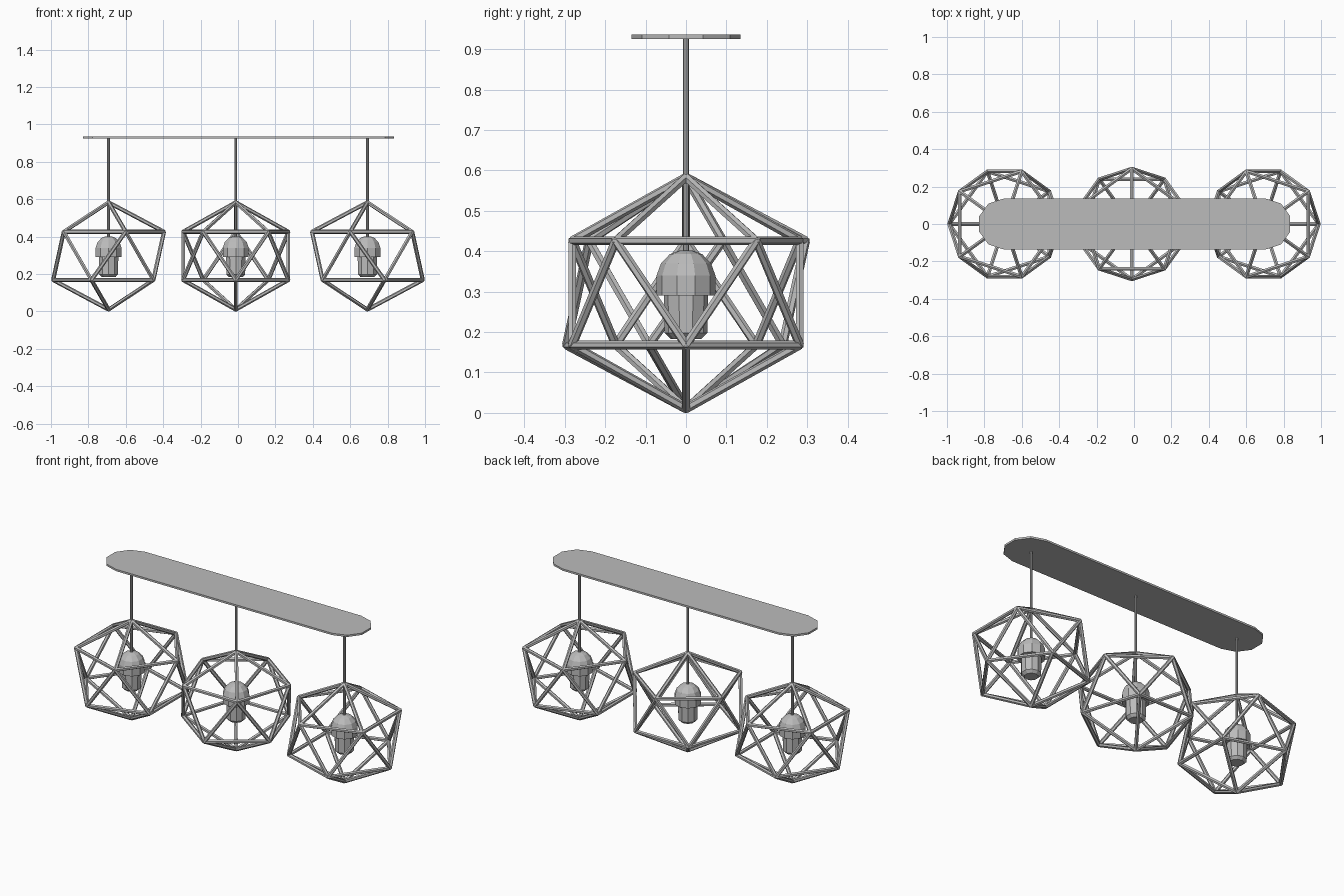
import bpy, bmesh, math
from mathutils import Vector

if "Cube" in bpy.data.objects:
    bpy.data.objects.remove(bpy.data.objects["Cube"])

grey = bpy.data.materials.new("grey metal")
grey.diffuse_color = (0.5, 0.5, 0.5, 1)
grey.use_nodes = True
grey.node_tree.nodes["Principled BSDF"].inputs["Base Color"].default_value = grey.diffuse_color


def finish(bm, name):
    bmesh.ops.recalc_face_normals(bm, faces=bm.faces)
    me = bpy.data.meshes.new(name)
    bm.to_mesh(me)
    bm.free()
    me.materials.append(grey)
    ob = bpy.data.objects.new(name, me)
    bpy.context.collection.objects.link(ob)
    return ob


def bar(bm, a, b, r, sides=6):
    a, b = Vector(a), Vector(b)
    d = b - a
    m = d.to_track_quat('Z', 'Y').to_matrix().to_4x4()
    m.translation = (a + b) / 2
    bmesh.ops.create_cone(bm, cap_ends=True, segments=sides, radius1=r,
                          radius2=r, depth=d.length, matrix=m)


def lathe(name, x, profile, sides=10):
    # closed solid of revolution around a vertical axis
    bm = bmesh.new()
    rings = [[bm.verts.new((x + r * math.cos(2 * math.pi * (i + .5) / sides),
                            r * math.sin(2 * math.pi * (i + .5) / sides), z))
              for i in range(sides)] for r, z in profile]
    for lo, hi in zip(rings, rings[1:]):
        for i in range(sides):
            j = (i + 1) % sides
            bm.faces.new((lo[i], lo[j], hi[j], hi[i]))
    bm.faces.new(rings[0])
    bm.faces.new(rings[-1])
    return finish(bm, name)


def cage(name, x, turn):
    # icosahedron frame; turn is the direction of an upper ring corner
    R, r = 0.296, 0.011

    def ring(z, a0):
        return [Vector((x + R * math.cos(a0 + i * math.tau / 5),
                        R * math.sin(a0 + i * math.tau / 5), z)) for i in range(5)]
    up, low = ring(0.426, turn), ring(0.168, turn + math.pi / 5)
    top, bottom = Vector((x, 0, 0.583)), Vector((x, 0, 0.010))
    bm = bmesh.new()
    for i in range(5):
        j = (i + 1) % 5
        for a, b in ((top, up[i]), (bottom, low[i]), (up[i], up[j]),
                     (low[i], low[j]), (up[i], low[i]), (low[i], up[j])):
            bar(bm, a, b, r)
    # small joints close the corners
    for p in up + low + [top, bottom]:
        s = bmesh.ops.create_icosphere(bm, subdivisions=1, radius=r)
        bmesh.ops.translate(bm, vec=p, verts=s['verts'])
    finish(bm, name)


# ceiling plate: long strip with rounded ends
bm = bmesh.new()
outline = []
for side in (0, 1):
    for k in range(6):
        a = -math.pi / 2 + k * math.pi / 5 + side * math.pi
        cx = 0.707 if side == 0 else -0.699
        outline.append(bm.verts.new((cx + 0.135 * math.cos(a), 0.135 * math.sin(a), 0.925)))
f = bm.faces.new(outline)
ext = bmesh.ops.extrude_face_region(bm, geom=[f])
bmesh.ops.translate(bm, vec=(0, 0, 0.011),
                    verts=[v for v in ext['geom'] if isinstance(v, bmesh.types.BMVert)])
if f.is_valid and not any(g is f for g in ext['geom']):
    if all(len(e.link_faces) < 2 for e in f.edges):
        bmesh.ops.contextual_create(bm, geom=list(f.edges))
bmesh.ops.holes_fill(bm, edges=[e for e in bm.edges if e.is_boundary], sides=0)
finish(bm, "ceiling_plate")

# three pendants
for label, x, turn in (("left", -0.692, 0), ("middle", -0.012, math.pi / 2),
                       ("right", 0.692, math.pi)):
    cage(label + "_cage", x, turn)
    bm = bmesh.new()
    bar(bm, (x, 0, 0.39), (x, 0, 0.928), 0.0075, 8)
    finish(bm, label + "_rod")
    lathe(label + "_socket", x, [(0.053, 0.29), (0.073, 0.29), (0.073, 0.34),
                                 (0.062, 0.370), (0.04, 0.393), (0.015, 0.402)])
    lathe(label + "_bulb", x, [(0.038, 0.183), (0.053, 0.198), (0.055, 0.30)])
